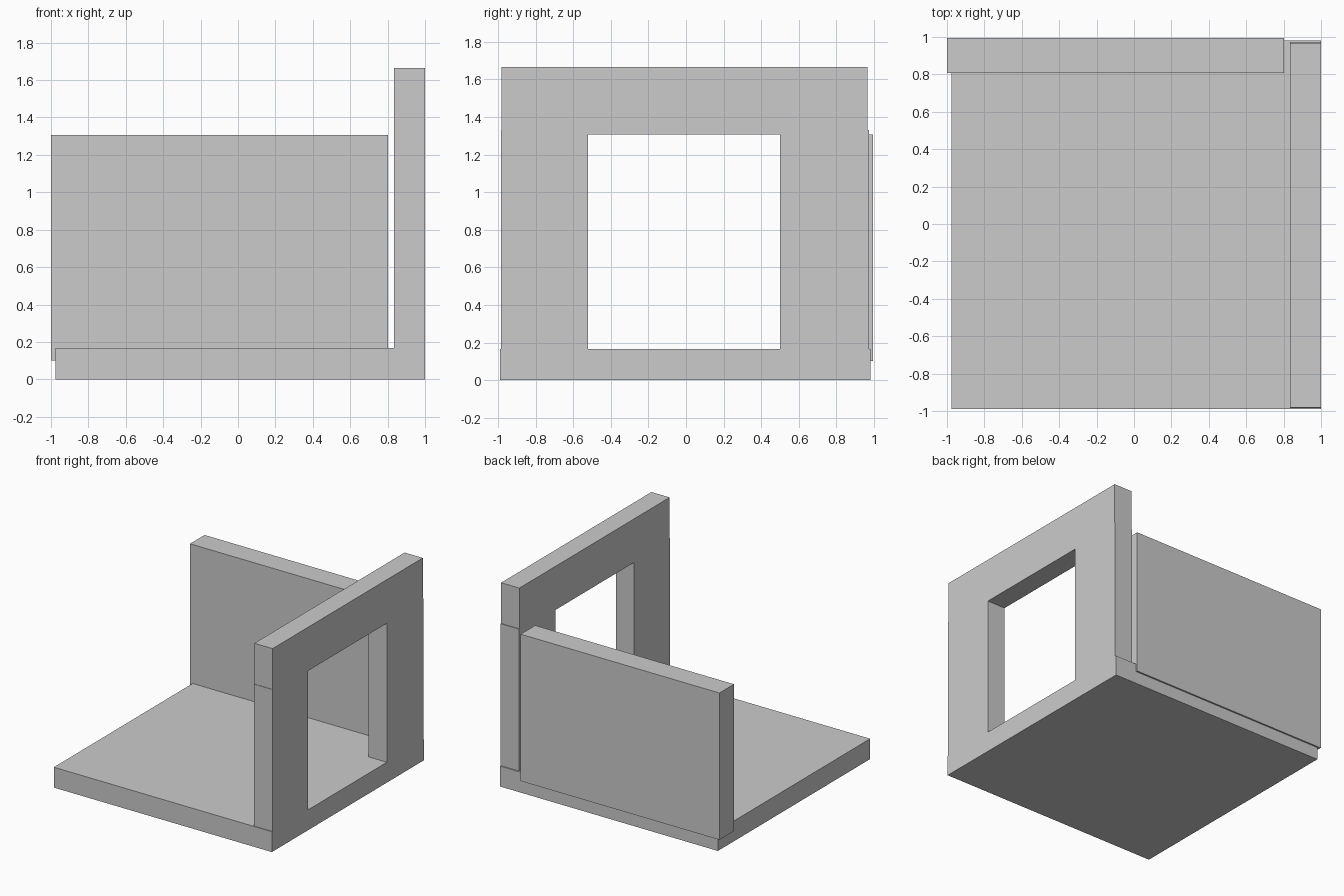
import bpy

if "Cube" in bpy.data.objects:
    bpy.data.objects.remove(bpy.data.objects["Cube"])


def box(name, x, y, z):
    """Axis-aligned box from (min, max) ranges."""
    bpy.ops.mesh.primitive_cube_add(size=1, location=[sum(r) / 2 for r in (x, y, z)])
    obj = bpy.context.object
    obj.name = name
    obj.scale = [r[1] - r[0] for r in (x, y, z)]
    bpy.ops.object.transform_apply(location=False, rotation=False, scale=True)
    return obj


FLOOR_TOP = 0.167
WALL_X = (0.835, 1.0)

# Floor slab
box("floor", (-0.977, 1.0), (-0.99, 0.982), (0.0, FLOOR_TOP))

# Back wall, hung slightly outside the floor's edge
box("back_wall", (-1.0, 0.803), (0.807, 0.995), (0.102, 1.306))

# Right wall: two posts and a lintel around the opening
for name, y in (("front_post", (-0.984, -0.52)), ("rear_post", (0.50, 0.972))):
    box(name, WALL_X, y, (FLOOR_TOP, 1.33))
box("lintel", WALL_X, (-0.98, 0.966), (1.306, 1.664))
